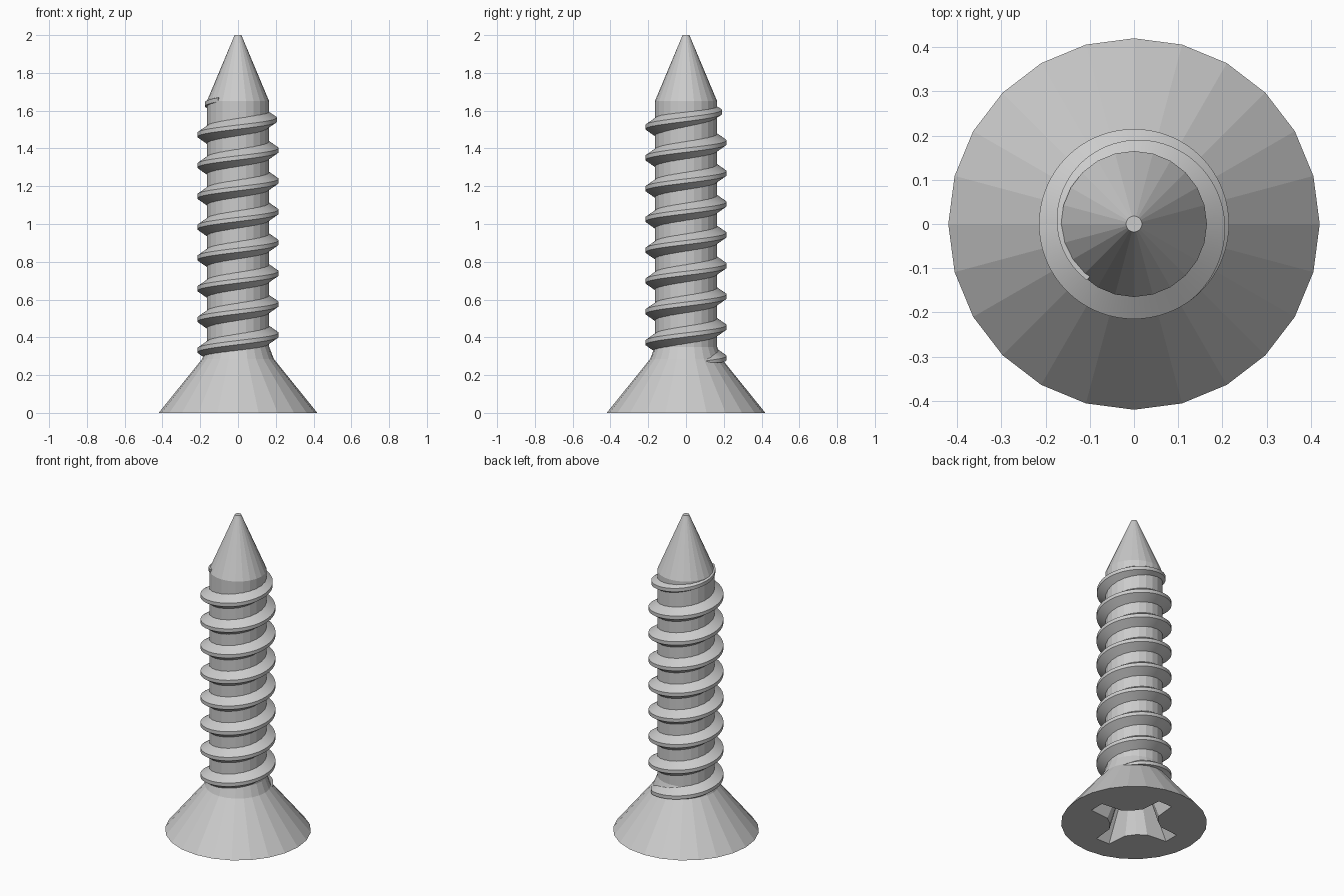
import bpy, bmesh
from math import sin, cos, pi, radians

if "Cube" in bpy.data.objects:
    bpy.data.objects.remove(bpy.data.objects["Cube"])


def make_object(name, rings, closed_section=False):
    """Skin a list of equal-length point rings and cap both ends."""
    bm = bmesh.new()
    loops = [[bm.verts.new(p) for p in ring] for ring in rings]
    n = len(loops[0])
    for a, b in zip(loops, loops[1:]):
        for i in range(n):
            j = (i + 1) % n
            bm.faces.new((a[i], a[j], b[j], b[i]))
    bm.faces.new(loops[0][::-1])
    bm.faces.new(loops[-1])
    bmesh.ops.recalc_face_normals(bm, faces=bm.faces)
    mesh = bpy.data.meshes.new(name)
    bm.to_mesh(mesh)
    bm.free()
    obj = bpy.data.objects.new(name, mesh)
    bpy.context.collection.objects.link(obj)
    return obj


# Head, shank and point: one 24-sided turned profile (radius, height)
SIDES = 24
profile = [(0.42, 0), (0.19, 0.285), (0.165, 0.35), (0.165, 1.65), (0.018, 2.0)]
body = make_object("screw_body", [
    [(r * cos(2 * pi * i / SIDES), r * sin(2 * pi * i / SIDES), z) for i in range(SIDES)]
    for r, z in profile])

# Cross-shaped drive recess, tapering inward
arm = [(0.28, -0.047), (0.28, 0.047), (0.15, 0.06), (0.098, 0.098), (0.06, 0.15)]


def cross(scale, z):
    pts = []
    for k in range(4):
        c, s = round(cos(k * pi / 2)), round(sin(k * pi / 2))
        pts += [((x * c - y * s) * scale, (x * s + y * c) * scale, z) for x, y in arm[:4]]
        x, y = arm[4]
        pts.append(((x * c - y * s) * scale, (x * s + y * c) * scale, z))
    return pts


cutter = make_object("recess_cutter", [cross(1.02, -0.01), cross(0.55, 0.21)])
cutter.hide_render = True
cutter.hide_viewport = True
cut = body.modifiers.new("drive_recess", 'BOOLEAN')
cut.operation = 'DIFFERENCE'
cut.solver = 'EXACT'
cut.object = cutter

# Right-handed thread: trapezoid section swept up a helix, faded at both ends
PITCH, Z0, ROOT, CREST = 0.163, 0.25, 0.155, 0.215
sections = []
for deg in range(5, 3111, 5):
    a = radians(deg)
    z = Z0 + PITCH * deg / 360
    fade = min(1, 0.25 + deg / 80, max(0.02, (1.66 - z) / 0.13))
    crest = 0.165 + (CREST - 0.165) * fade
    root_half = 0.012 + 0.040 * fade
    section = [(ROOT, -root_half), (crest, -0.011), (crest, 0.011), (ROOT, root_half)]
    sections.append([(r * cos(a), r * sin(a), max(z + h, 0.265 + 0.0005 * k))
                     for k, (r, h) in enumerate(section)])
thread = make_object("screw_thread", sections)
bpy.context.view_layer.objects.active = thread
thread.select_set(True)
bpy.ops.object.shade_smooth_by_angle(angle=radians(25))
